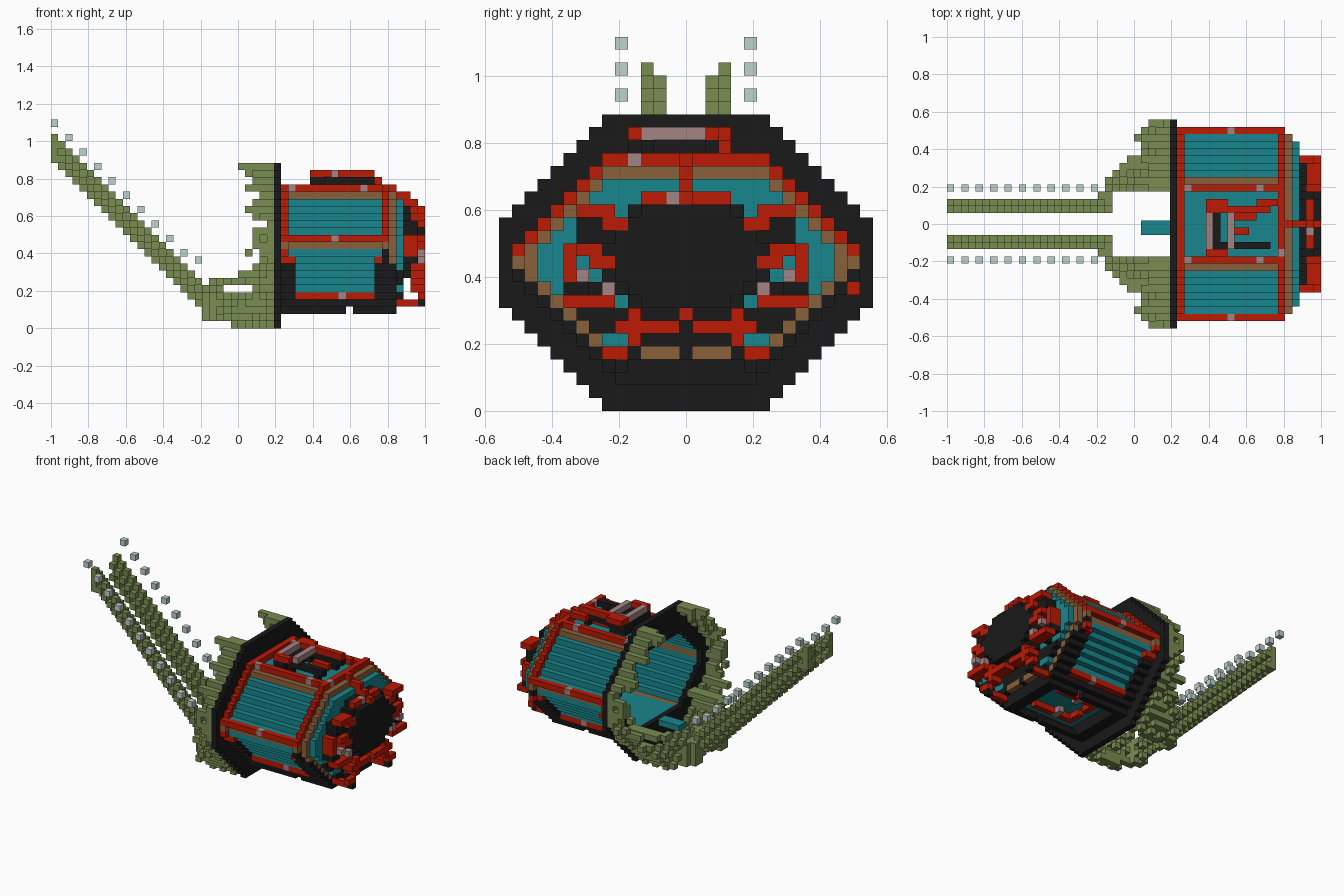
import bpy, bmesh, random
from mathutils import Vector

random.seed(4)
V = 2 / 52  # edge of one block

cube = bpy.data.objects.get("Cube")
if cube:
    bpy.data.objects.remove(cube, do_unlink=True)


def material(name, *rgb):
    linear = [((c / 255 + 0.055) / 1.055) ** 2.4 for c in rgb] + [1]
    m = bpy.data.materials.new(name)
    m.use_nodes = True
    m.diffuse_color = linear
    m.node_tree.nodes["Principled BSDF"].inputs["Base Color"].default_value = linear
    return m


red = material("red", 188, 25, 3)
teal = material("teal", 24, 134, 140)
black = material("black", 25, 25, 25)
brown = material("brown", 137, 97, 58)
green = material("moss green", 121, 140, 81)
pink = material("pinkish grey", 164, 131, 133)
pale = material("pale grey", 190, 211, 203)

blocks = {}  # grid cell -> part name
parts = {}   # part name -> material


def span(a, b):
    return range(a, b + 1)


def put(name, mat, I, J, K, mirror=True):
    """Fill a box of blocks, copied to the other side; later parts win."""
    parts[name] = mat
    for i in I:
        for j in J:
            for k in K:
                for s in ((1, -1) if mirror else (1,)):
                    blocks[i, s * j, k] = name


def hexagon(r):
    """Body cross-section of half width r, as (j, k) cells."""
    return {(j, k) for k in span(16 - r, 6 + r) for j in span(-r, r)
            if abs(j) <= r - max(0, abs(k - 11) - 1)}


def octagon(grow=0):
    return {(j, k) for k in span(0, 22) for j in span(-14, 14)
            if abs(j) <= min(14, 28 - k, 6 + k) - grow and grow <= k <= 22 - grow}


def cap(grow=0):
    return {(j, k) for k in span(8 - grow, 15 + grow) for j in span(-8, 8)
            if abs(j) <= min(6, 18 - k, k - 5) + grow}


def rim(cells):
    return {(j, k) for j, k in cells
            if not {(j + 1, k), (j - 1, k), (j, k + 1), (j, k - 1)} <= cells}


# Collar: flat octagonal ring, open to the cabin
for j, k in octagon() - (hexagon(12) - rim(hexagon(12))):
    put("collar", black, [31], [j], [k], False)

# Cabin shell: one block thick, with brown sills
for j, k in rim(hexagon(12)):
    sill = k == 11 or (abs(j) == 6 and k in (4, 18))
    put("sill" if sill else "cabin_panel", brown if sill else teal, span(32, 46), [j], [k], False)
    put("end_trim", brown, [47], [j], [k], False)

# Hoops at both ends: red above, brown at the waist, black below
for j, k in rim(hexagon(13)):
    for i in (32, 46):
        if k == 11:
            put("waist_block", brown, [i], [j], [k], False)
        elif k > 11 or (i == 32 and k > 8):
            put("upper_hoop", red, [i], [j], [k], False)
        else:
            put("lower_hoop", black, [i], [j], [k], False)
    if k < 9:
        put("lower_hoop", black, [33, 45, 47], [j], [k], False)
    elif k == 9:
        put("hoop_corner", red, [33, 45], [j], [k], False)
put("hoop_stud", pink, [46], [-4], [19], False)
put("hoop_corner", red, [46], [13], [9], False)

# Rails along the edges
put("roof_rail", red, span(33, 45), [5], [19])
put("waist_rail", red, span(33, 45), [13], [12])
put("low_rail", red, span(34, 44), [7], [4])
put("keel_rail", black, span(32, 46), [6], [3])
put("keel_rail", black, [*span(32, 40), *span(42, 46)], [5], [2])
for i, j, k in ((33, 5, 19), (43, 5, 19), (39, 13, 12), (40, 7, 4)):
    put("rail_stud", pink, [i], [j], [k])
for i in (32, 33, 46, 47):
    put("keel_cross", black, [i], span(0, 5), [2, 3])

# Roof machinery
put("roof_base", black, span(36, 37), span(-4, 2), span(19, 20), False)
put("roof_base", black, span(38, 44), [-3, 2], [20], False)
put("roof_base", black, [38, 43], [-3, 2], [19], False)
put("roof_bar", pink, [36, 39], span(-3, 1), [21], False)
put("roof_pipe", red, [36, 37, 38], [-4, 2, 3], [21], False)
put("roof_pipe", red, span(39, 44), [2], [21], False)
put("roof_pipe", red, [43, 44, 45], [3], [20], False)
put("roof_pipe", red, [40, 41], [-1, 1], [19], False)
put("roof_pipe", red, [42], [1], [19], False)

# Belly machinery
put("belly_pipe", red, span(36, 43), [3], [3])
put("belly_pipe", red, [36], span(1, 3), [3])
put("belly_stud", pink, [39], [2, 3], [3])

# Tapered tail end
for j, k in hexagon(11):
    dark = k <= 7 and abs(j) <= 8
    put("tail_base" if dark else "tail_panel", black if dark else teal, [48], [j], [k], False)
put("tail_window", teal, [48], [5, 6], [5])
put("tail_base", black, [48], span(0, 5), [4])
put("tail_sill", brown, [48], span(1, 3), [4])
for j, k in cap(1):
    put("tail_drum", black, [49, 50], [j], [k], False)
for j, k in cap():
    put("tail_cap", black, [51], [j], [k], False)

# Arm over the tail
for i, k in ((47, 19), (47, 18), (48, 18), (49, 18), (49, 17), (50, 17), (51, 16)):
    put("tail_arm", red, [i], [0], [k])
put("tail_arm", red, [50], span(0, 3), [16])
put("tail_stud", pink, [50], [-1], [16], False)

# Clamps at each side of the tail cap
for j0, j1, k in ((6, 8, 15), (5, 6, 14), (7, 8, 12), (6, 7, 11), (8, 9, 8), (6, 7, 8)):
    put("clamp", red, [50, 51], span(j0, j1), [k])
put("clamp", red, [49, 50], [9], span(10, 12))
put("clamp", red, [50], [8], [9, 10])
put("clamp_arm", black, [49, 50], [7, 8], [13, 14])
put("clamp_arm", black, [49, 50], [8, 9], [9])
put("clamp_arm", black, [49], [7], [8, 9])
put("clamp_stud", pink, [51], [8], [10])
put("clamp_stud", pink, [51], [6], [9])

# Feet below the tail
put("foot", red, [50, 51], span(1, 5), [6])
put("foot", red, [50, 51], [4], [5, 7])
put("foot", red, [50], [0], [7])
put("foot", red, [51], [5, 6], [4])
put("foot", red, span(48, 50), [5], [3])
put("foot_tip", black, [51], [5], [3])

# Doorstep
put("doorstep", teal, span(27, 30), span(-1, 0), [4], False)

# Boom: two sloping lattice beams, with floating lights beside them
for i in span(0, 22):
    for j, tops in ((3, (26, 24)), (2, (25, 23))):
        put("boom", green, [i], [j], [max(1, top - i) for top in tops])
    if i % 2 == 0 and i <= 20:
        put("boom_light", pale, [i], [5], [max(28 - i, 9)])
put("boom", green, [0], [3], span(23, 26))

# Roots: open lattice spreading from the boom to the rim of the collar
for i in span(21, 25):
    for j in span(min(i - 18, 5), i - 17):
        put("root", green, [i], [j], [k for k in span(max(1, j - 6), 4) if (i + j + k) % 2 or i < 23])
for i in span(22, 30):
    put("root", green, [i], [min(i - 17, 8)], [6])
    put("root", green, [i], [min(i - 16, 9)], [5 if i < 24 else 6])
for j, k in sorted(octagon() - octagon(2)):
    if j < 5:
        continue
    # ragged tips: the chance of a block falls with distance from the collar
    if k <= 6:
        start = max(22 + (j - 6), 25 - 2 * k)
        for i in span(start, 30):
            gap = 24 <= i <= 27 and k == 5
            if not gap and ((i + j + k) % 2 or random.random() < 0.35):
                put("root", green, [i], [j], [k])
    else:
        for i, chance in ((30, 0.8), (29, 0.6), (28, 0.25), (27, 0.1)):
            if random.random() < chance:
                put("root", green, [i], [j], [k])
for i, j, k in ((26, 6, 22), (28, 8, 20), (27, 9, 19), (27, 12, 16), (28, 14, 11), (28, 13, 8), (26, 12, 7)):
    put("root", green, span(i, 30), [j], [k])

# Turn every part into a mesh of its exposed block faces
SIDES = []
for axis in range(3):
    for sign in (0, 1):
        n = Vector((0, 0, 0))
        n[axis] = 2 * sign - 1
        u = Vector((0, 0, 0))
        u[(axis + 1) % 3] = 1
        w = n.cross(u)
        SIDES.append((n, [(n + a * u + b * w) / 2
                          for a, b in ((-1, -1), (1, -1), (1, 1), (-1, 1))]))

for name, mat in parts.items():
    bm = bmesh.new()
    for cell in [c for c, p in blocks.items() if p == name]:
        i, j, k = cell
        centre = Vector((i + 0.5, j, k + 0.5))
        for n, corners in SIDES:
            if (i + int(n.x), j + int(n.y), k + int(n.z)) not in blocks:
                bm.faces.new([bm.verts.new((centre + c) * V - Vector((1, 0, 0))) for c in corners])
    bmesh.ops.remove_doubles(bm, verts=bm.verts, dist=V / 100)
    mesh = bpy.data.meshes.new(name)
    bm.to_mesh(mesh)
    bm.free()
    mesh.materials.append(mat)
    bpy.context.collection.objects.link(bpy.data.objects.new(name, mesh))
